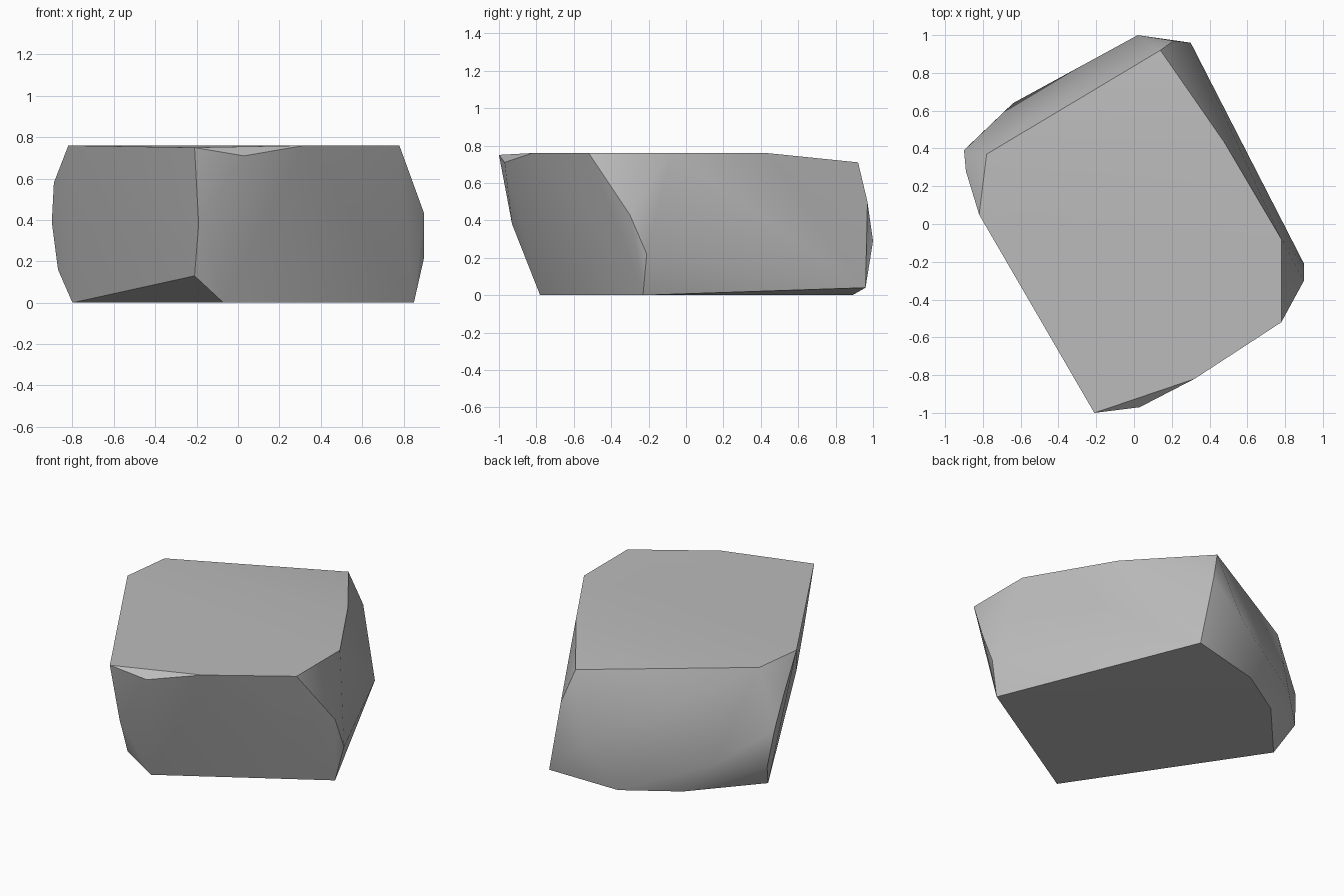
import bpy
import bmesh
import math


def remove_default_cube():
    cube = bpy.data.objects.get("Cube")
    if cube:
        bpy.data.objects.remove(cube, do_unlink=True)


def make_material(name, colour):
    material = bpy.data.materials.new(name)
    material.use_nodes = True
    material.diffuse_color = colour
    shader = material.node_tree.nodes["Principled BSDF"]
    shader.inputs["Base Color"].default_value = colour
    shader.inputs["Roughness"].default_value = 0.9
    return material


def make_hull(name, outlines, material):
    """Wrap a tight convex skin around stacked corner outlines."""
    bm = bmesh.new()
    for outline in outlines:
        for corner in outline:
            bm.verts.new(corner)
    hull = bmesh.ops.convex_hull(bm, input=bm.verts[:])
    leftovers = set(hull["geom_interior"]) | set(hull["geom_unused"])
    loose = [item for item in leftovers if isinstance(item, bmesh.types.BMVert)]
    bmesh.ops.delete(bm, geom=loose, context="VERTS")
    bmesh.ops.recalc_face_normals(bm, faces=bm.faces[:])
    mesh = bpy.data.meshes.new(name)
    bm.to_mesh(mesh)
    bm.free()
    mesh.materials.append(material)
    rock = bpy.data.objects.new(name, mesh)
    bpy.context.collection.objects.link(rock)
    return rock


def shade_rock(rock, angle):
    bpy.ops.object.select_all(action="DESELECT")
    rock.select_set(True)
    bpy.context.view_layer.objects.active = rock
    bpy.ops.object.shade_smooth_by_angle(angle=angle)


remove_default_cube()
stone_grey = make_material("stone_grey", (0.5, 0.5, 0.5, 1))

# Flat underside
base = [(.85, -.23, 0), (-.07, -.78, 0), (-.8, .31, 0),
        (-.46, .69, 0), (-.14, .89, 0), (.3, .96, .04)]

# Chipped corners and bulging sides
sides = [(-.21, -.82, .13), (-.19, -.93, .38), (.03, -.97, .71),
         (.9, -.3, .43), (.9, -.21, .22),
         (.21, .97, .5), (.02, 1, .29), (-.64, .64, .2),
         (-.87, .42, .16), (-.9, .39, .39), (-.89, .28, .58)]

# Broad level top
crown = [(-.21, -1, .75), (.32, -.82, .76), (.52, -.69, .76),
         (.78, -.52, .76), (.78, -.08, .76), (.48, .43, .76),
         (.14, .92, .71), (-.78, .37, .76), (-.82, .05, .76)]

rock = make_hull("rock", [base, sides, crown], stone_grey)
shade_rock(rock, math.radians(30))
